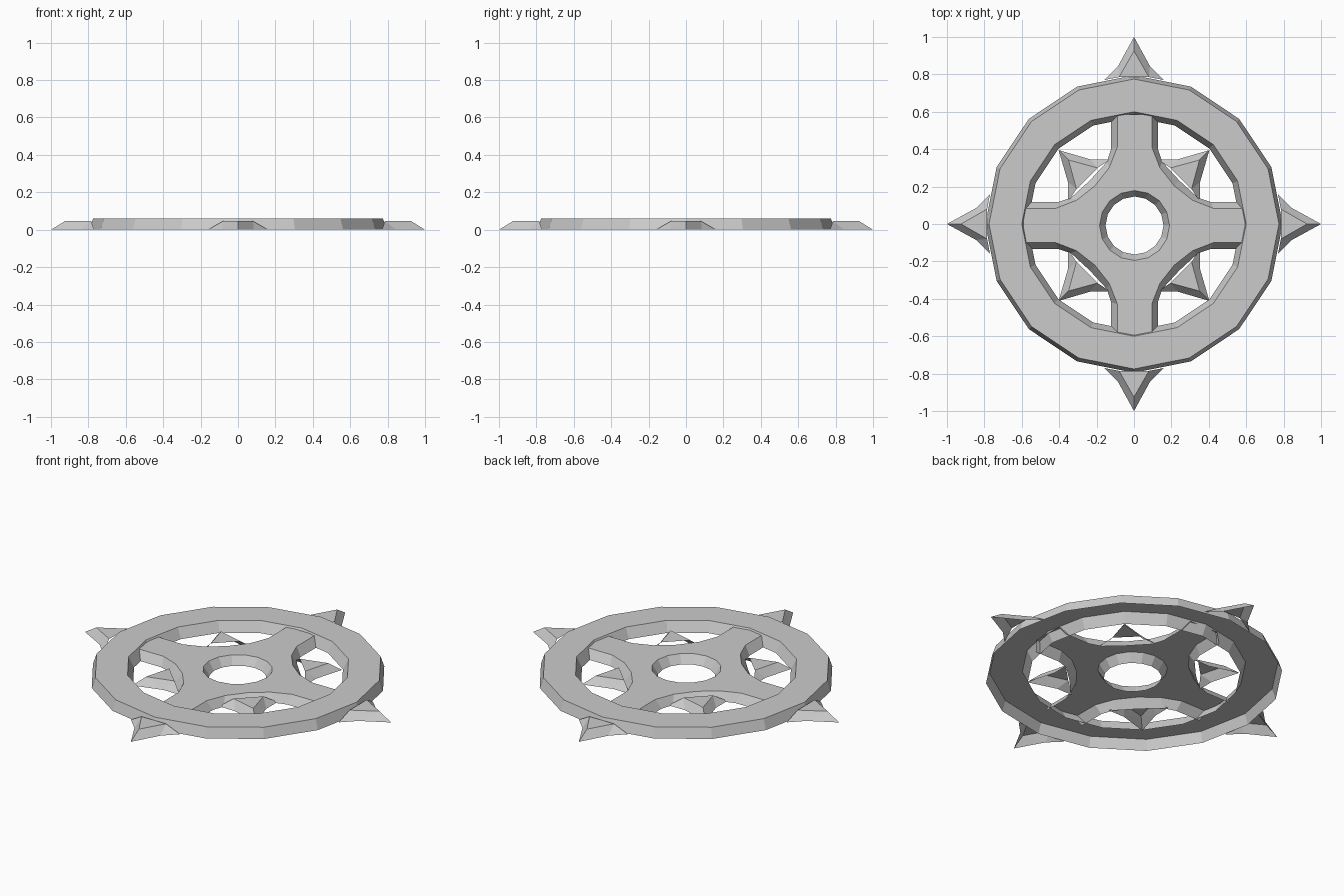
import bpy, bmesh, math
from mathutils import Vector, Matrix

if "Cube" in bpy.data.objects:
    bpy.data.objects.remove(bpy.data.objects["Cube"], do_unlink=True)

metal = bpy.data.materials.new("grey metal")
metal.use_nodes = True
GREY = (0.6, 0.6, 0.6, 1)
metal.diffuse_color = GREY
metal.node_tree.nodes["Principled BSDF"].inputs["Base Color"].default_value = GREY


def circle(radius, z, sides=16):
    steps = [math.tau * i / sides for i in range(sides)]
    return [Vector((radius * math.cos(a), radius * math.sin(a), z)) for a in steps]


def four_fold(points, z):
    """Repeat a quarter outline around the z axis."""
    return [Matrix.Rotation(math.pi / 2 * k, 3, 'Z') @ Vector((x, y, z))
            for k in range(4) for x, y in points]


def add_wall(bm, upper, lower, skip=()):
    """Strip of quads between two closed loops."""
    n = len(upper)
    for i in range(n):
        if i not in skip:
            j = (i + 1) % n
            bm.faces.new((upper[i], lower[i], lower[j], upper[j]))


def make_object(name, bm, location=(0, 0, 0), angle=0):
    """Face the shell outward (its top looks up) and link it."""
    bmesh.ops.recalc_face_normals(bm, faces=bm.faces)
    bm.normal_update()
    top = max(bm.faces, key=lambda f: f.calc_center_median().z)
    if top.normal.z < 0:
        bmesh.ops.reverse_faces(bm, faces=bm.faces)
    mesh = bpy.data.meshes.new(name)
    bm.to_mesh(mesh)
    bm.free()
    mesh.materials.append(metal)
    ob = bpy.data.objects.new(name, mesh)
    ob.location = location
    ob.rotation_euler.z = angle
    bpy.context.collection.objects.link(ob)
    return ob


def loop(bm, points):
    return [bm.verts.new(p) for p in points]


# Outer ring: open-bottomed channel with sloping walls
bm = bmesh.new()
profile = [(0.795, 0), (0.775, 0.06), (0.6, 0.06), (0.57, 0)]
loops = [loop(bm, circle(r, z)) for r, z in profile]
for a, b in zip(loops, loops[1:]):
    add_wall(bm, a, b)
make_object("outer_ring", bm)

# Hub with four spokes, curved between them, and a round hole
TOP = 0.05
side_top = [(0.594, 0.092), (0.42, 0.092), (0.31, 0.135)]
side_low = [(0.572, 0.125), (0.41, 0.125), (0.34, 0.148)]


def quarter(side, middle):
    return side + [(middle, middle)] + [(y, x) for x, y in reversed(side)]


bm = bmesh.new()
rim_top = loop(bm, four_fold(quarter(side_top, 0.212), TOP))
rim_low = loop(bm, four_fold(quarter(side_low, 0.24), 0))
hole_top = loop(bm, circle(0.187, TOP))
hole_low = loop(bm, circle(0.155, 0))
edges = [bm.edges.new((ring[i - 1], ring[i]))
         for ring in (rim_top, hole_top) for i in range(len(ring))]
bmesh.ops.triangle_fill(bm, use_beauty=True, edges=edges, normal=(0, 0, 1))
per_quarter = len(rim_top) // 4
spoke_ends = [per_quarter * (k + 1) - 1 for k in range(4)]
add_wall(bm, rim_top, rim_low, spoke_ends)
add_wall(bm, hole_top, hole_low)
make_object("spoked_hub", bm, (0.003, -0.008, 0))


# Spikes: flat triangular top, concave sloping sides, open underneath
def make_spike(name, angle, base, shift=0):
    bm = bmesh.new()
    tip = bm.verts.new((base + 0.23, 0, 0))
    peak = bm.verts.new((base + 0.155, 0, 0.046))
    shoulders = []
    for s in (-1, 1):
        shoulder = bm.verts.new((base + 0.015, 0.08 * s, 0.046))
        waist = bm.verts.new((base + 0.075, 0.085 * s, 0))
        corner = bm.verts.new((base, 0.16 * s, 0))
        bm.faces.new((tip, peak, waist))
        bm.faces.new((peak, shoulder, waist))
        bm.faces.new((shoulder, corner, waist))
        shoulders.append(shoulder)
    bm.faces.new((peak, *shoulders))
    make_object(name, bm, (0, shift, 0), angle)


for i, side in enumerate(("left", "back", "right", "front")):
    make_spike("outer_spike_" + side, i * math.pi / 2, 0.77)
for i, side in enumerate(("back_left", "back_right", "front_right", "front_left")):
    make_spike("inner_spike_" + side, (i + 0.5) * math.pi / 2, 0.34, -0.008)
